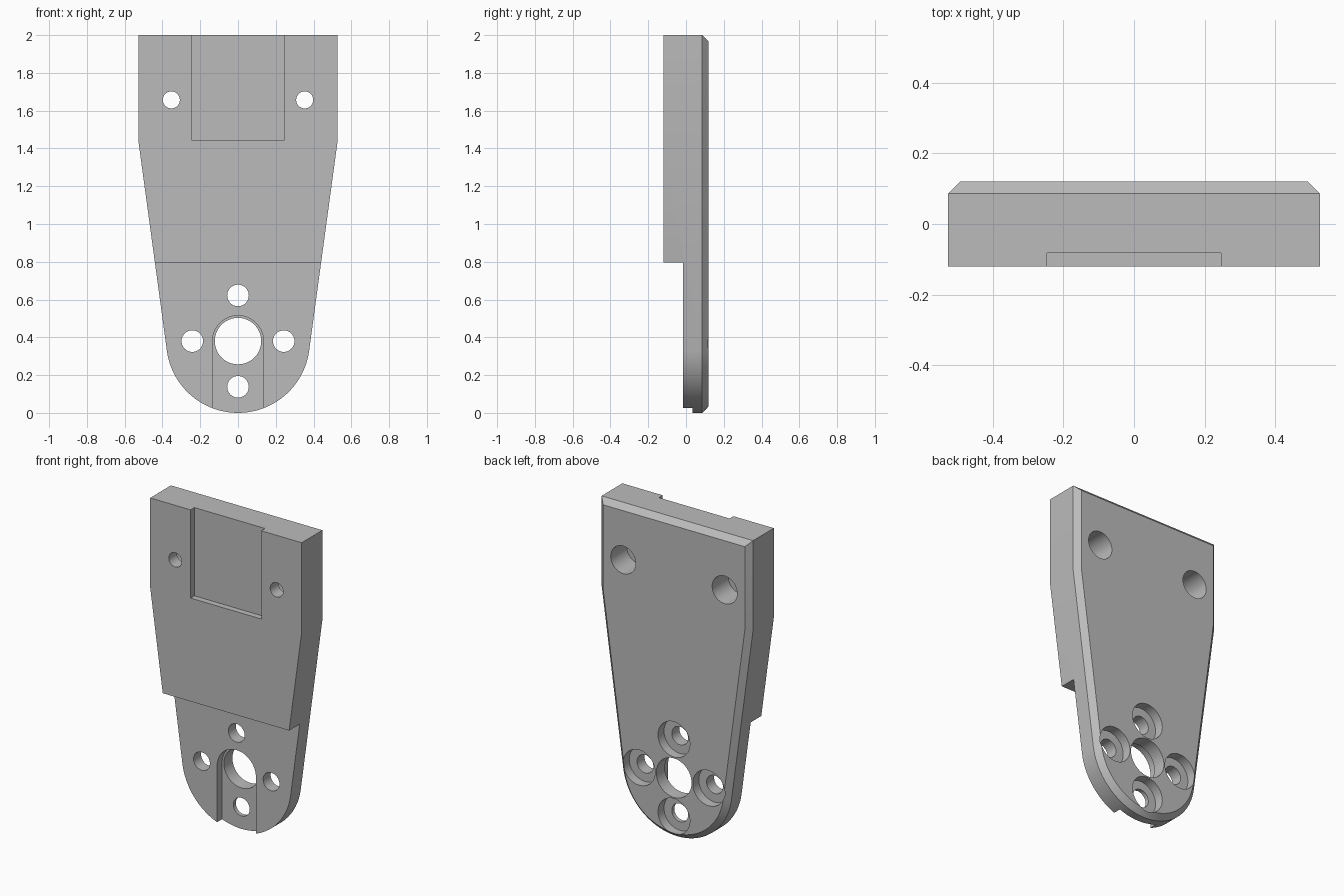
import bpy
import bmesh
from math import cos, sin, pi
from mathutils import Matrix

if "Cube" in bpy.data.objects:
    bpy.data.objects.remove(bpy.data.objects["Cube"], do_unlink=True)

FRONT, BACK = -0.12, 0.12
HUB_Z, HUB_R = 0.38, 0.38
HALF_W, TOP = 0.527, 2.0
TAPER = 0.135          # lean of the tapered sides, radians
CHAMFER = 0.034
EXTRA = 0.1            # cutter overshoot

grey = bpy.data.materials.new("plain grey")
grey.use_nodes = True
colour = (0.5, 0.5, 0.5, 1)
grey.diffuse_color = colour
grey.node_tree.nodes["Principled BSDF"].inputs["Base Color"].default_value = colour


def make_object(name, bm):
    bmesh.ops.recalc_face_normals(bm, faces=bm.faces)
    mesh = bpy.data.meshes.new(name)
    bm.to_mesh(mesh)
    bm.free()
    mesh.materials.append(grey)
    obj = bpy.data.objects.new(name, mesh)
    bpy.context.collection.objects.link(obj)
    return obj


def loft(name, sections):
    """Solid through matching (y, [(x, z), ...]) sections, capped at both ends."""
    bm = bmesh.new()
    rings = [[bm.verts.new((x, y, z)) for x, z in pts] for y, pts in sections]
    for a, b in zip(rings, rings[1:]):
        for i in range(len(a)):
            j = (i + 1) % len(a)
            bm.faces.new((a[i], a[j], b[j], b[i]))
    bm.faces.new(rings[0])
    bm.faces.new(rings[-1])
    return make_object(name, bm)


def arc(radius, start, end, steps):
    angles = [start + (end - start) * i / steps for i in range(steps + 1)]
    return [(radius * cos(t), HUB_Z + radius * sin(t)) for t in angles]


def outline(inset):
    """Square top, tapered sides running tangent into a round foot."""
    w, r = HALF_W - inset, HUB_R - inset
    shoulder = HUB_Z + (w * cos(TAPER) - r) / sin(TAPER)
    foot = arc(r, -TAPER, TAPER - pi, 64)
    return [(-w, shoulder), (-w, TOP - inset), (w, TOP - inset), (w, shoulder)] + foot


def box(name, x, y0, y1, z0, z1):
    rect = [(-x, z0), (x, z0), (x, z1), (-x, z1)]
    return loft(name, [(y0, rect), (y1, rect)])


def drill(name, x, z, radius, y0, y1):
    bm = bmesh.new()
    place = Matrix.Translation((x, (y0 + y1) / 2, z)) @ Matrix.Rotation(pi / 2, 4, 'X')
    bmesh.ops.create_cone(bm, cap_ends=True, segments=48, radius1=radius,
                          radius2=radius, depth=y1 - y0, matrix=place)
    return make_object(name, bm)


# Plate with a chamfered back edge
plate = loft("bracket_plate", [(FRONT, outline(0)), (BACK - CHAMFER, outline(0)),
                               (BACK, outline(CHAMFER))])

# Thin lower half, top pocket and arched slot
slot_r = 0.135
slot_shape = arc(slot_r, 0, pi, 32) + [(-slot_r, -EXTRA), (slot_r, -EXTRA)]
cutters = [
    box("step_cutter", 1, FRONT - EXTRA, -0.015, -EXTRA, 0.795),
    box("pocket_cutter", 0.246, FRONT - EXTRA, -0.082, 1.445, TOP + EXTRA),
    loft("slot_cutter", [(FRONT - EXTRA, slot_shape), (0.035, slot_shape)]),
    drill("hub_hole_cutter", 0, HUB_Z, 0.123, FRONT - EXTRA, BACK + EXTRA),
]

# Counterbored holes: x, z, hole radius, bore radius, bore floor
ring = 0.242
holes = [(ring * cos(k * pi / 2), HUB_Z + ring * sin(k * pi / 2), 0.057, 0.111, 0.06)
         for k in range(4)]
holes += [(side * 0.353, 1.657, 0.045, 0.087, -0.04) for side in (-1, 1)]
for x, z, hole_r, bore_r, floor in holes:
    cutters.append(drill("hole_cutter", x, z, hole_r, FRONT - EXTRA, BACK + EXTRA))
    cutters.append(drill("bore_cutter", x, z, bore_r, floor, BACK + EXTRA))

# Cut everything out, then drop the cutters
bpy.context.view_layer.objects.active = plate
for cutter in cutters:
    cutter.hide_render = True
    mod = plate.modifiers.new(cutter.name, 'BOOLEAN')
    mod.operation = 'DIFFERENCE'
    mod.solver = 'EXACT'
    mod.object = cutter
    bpy.ops.object.modifier_apply(modifier=mod.name)
    bpy.data.objects.remove(cutter, do_unlink=True)

# Single colour, smooth bores with sharp edges
plate.data.materials.clear()
plate.data.materials.append(grey)
for face in plate.data.polygons:
    face.material_index = 0
bpy.ops.object.select_all(action='DESELECT')
plate.select_set(True)
bpy.ops.object.shade_smooth_by_angle(angle=pi / 6)
